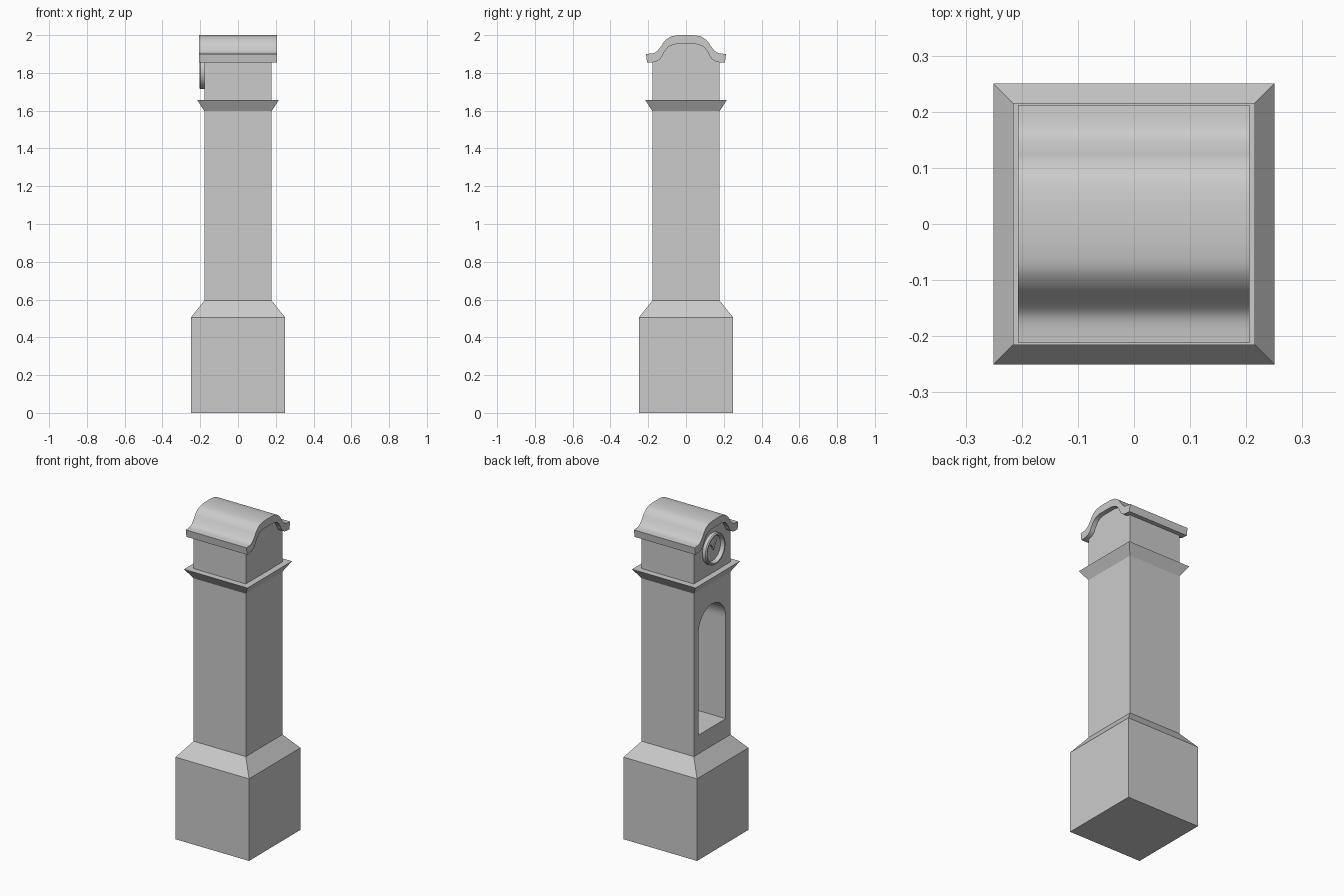
import bpy, bmesh
from math import sin, cos, pi

if "Cube" in bpy.data.objects:
    bpy.data.objects.remove(bpy.data.objects["Cube"])


def make(name, verts, faces, smooth=False):
    me = bpy.data.meshes.new(name)
    me.from_pydata(verts, [], faces)
    bm = bmesh.new()
    bm.from_mesh(me)
    bmesh.ops.recalc_face_normals(bm, faces=bm.faces)
    bm.to_mesh(me)
    bm.free()
    ob = bpy.data.objects.new(name, me)
    bpy.context.collection.objects.link(ob)
    if smooth:
        bpy.ops.object.select_all(action='DESELECT')
        bpy.context.view_layer.objects.active = ob
        ob.select_set(True)
        bpy.ops.object.shade_smooth_by_angle(angle=0.6)
    return ob


def loft(name, rings, caps=True, smooth=False):
    """Join rings of equal length with quads, optionally closing both ends."""
    n = len(rings[0])
    verts = [p for r in rings for p in r]
    faces = [(k * n + i, k * n + (i + 1) % n, (k + 1) * n + (i + 1) % n, (k + 1) * n + i)
             for k in range(len(rings) - 1) for i in range(n)]
    if caps:
        faces += [tuple(range(n)), tuple(range(len(verts) - n, len(verts)))]
    return make(name, verts, faces, smooth)


def extrude_x(name, profile, x0, x1, smooth=False):
    return loft(name, [[(x, y, z) for y, z in profile] for x in (x0, x1)], True, smooth)


def curve(pts, steps=4):
    """Catmull-Rom curve through a few (y, z) points."""
    p = [pts[0]] + pts + [pts[-1]]
    out = []
    for a, b, c, d in zip(p, p[1:], p[2:], p[3:]):
        for s in range(steps):
            t = s / steps
            out.append(tuple(0.5 * (2 * b[i] + (c[i] - a[i]) * t
                                    + (2 * a[i] - 5 * b[i] + 4 * c[i] - d[i]) * t * t
                                    + (3 * b[i] - a[i] - 3 * c[i] + d[i]) * t ** 3) for i in (0, 1)))
    return out + [pts[-1]]


def mirrored(half):
    return half + [(-y, z) for y, z in reversed(half)]


# Case: plinth, sloped shoulder, trunk and flared moulding
W = 0.178
levels = [(0.25, 0), (0.25, 0.505), (W, 0.595), (W, 1.597), (0.216, 1.657), (W, 1.657)]
case = loft("clock_case", [[(-h, -h, z), (h, -h, z), (h, h, z), (-h, h, z)] for h, z in levels])

# Arched opening in the trunk
arch = [(-0.132, 0.71), (0.132, 0.71)]
arch += [(0.132 * cos(pi * i / 24), 1.335 + 0.132 * sin(pi * i / 24)) for i in range(25)]
cutter = extrude_x("window_cutter", arch, -0.3, 0.135)
cutter.hide_render = True
mod = case.modifiers.new("window", 'BOOLEAN')
mod.operation = 'DIFFERENCE'
mod.solver = 'EXACT'
mod.object = cutter
bpy.context.view_layer.objects.active = case
bpy.ops.object.modifier_apply(modifier="window")
bpy.data.objects.remove(cutter)

# Remove the hidden cap under the head
bm = bmesh.new()
bm.from_mesh(case.data)
cap = [f for f in bm.faces if all(v.co.z > 1.65 and abs(v.co.x) < 0.19 and abs(v.co.y) < 0.19
                                  for v in f.verts)]
bmesh.ops.delete(bm, geom=cap, context='FACES_ONLY')
bm.to_mesh(case.data)
bm.free()

# Roof: bell-shaped shell, with the head filling the space below it
outer = mirrored(curve([(-0.212, 1.9), (-0.165, 1.907), (-0.135, 1.937), (-0.113, 1.968),
                        (-0.08, 1.992), (-0.035, 2.0)]))
under = mirrored(curve([(-0.206, 1.855), (-0.165, 1.858), (-0.135, 1.875), (-0.118, 1.905),
                        (-0.092, 1.938), (-0.05, 1.953)]))
extrude_x("roof", outer + under[::-1], -0.207, 0.206, True)
gable = [(y, z) for y, z in under if abs(y) < W - 0.003]
extrude_x("clock_head", [(-W, 1.657), (-W, 1.857)] + gable + [(W, 1.857), (W, 1.657)], -W, W)

# Dial with raised round bezel
CZ, N = 1.81, 48
dial = [(0.095, 0), (0.095, 0.021), (0.09, 0.027), (0.083, 0.027), (0.078, 0.021), (0.075, 0.004)]
loft("dial_bezel", [[(-W - d, r * cos(2 * pi * i / N), CZ + r * sin(2 * pi * i / N))
                     for i in range(N)] for r, d in dial], True, True)


# Hands
for name, length, ang in (("hour_hand", 0.04, 0.9), ("minute_hand", 0.06, 2.2)):
    c, s = cos(ang), sin(ang)
    shape = [(-0.008, -0.004), (length, -0.002), (length, 0.002), (-0.008, 0.004)]
    extrude_x(name, [(u * c - v * s, CZ + u * s + v * c) for u, v in shape], -W - 0.003, -W - 0.01)
